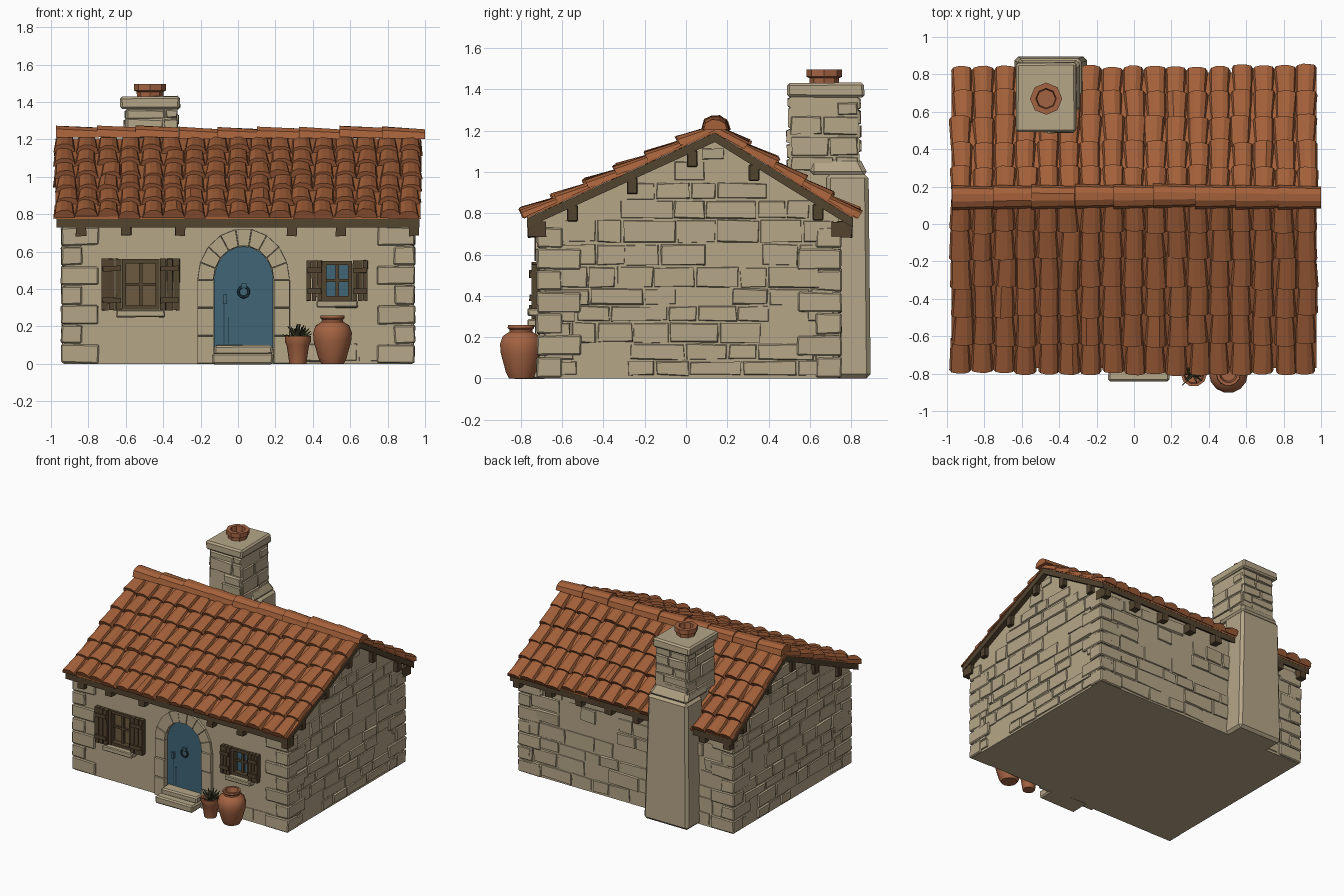
import bpy, bmesh, math, random
from mathutils import Vector as V

if "Cube" in bpy.data.objects:
    bpy.data.objects.remove(bpy.data.objects["Cube"])

random.seed(4)
R = random.uniform


def mat(name, r, g, b):
    m = bpy.data.materials.new(name)
    m.diffuse_color = (r, g, b, 1)
    m.use_nodes = True
    m.node_tree.nodes["Principled BSDF"].inputs["Base Color"].default_value = m.diffuse_color
    return m


STONE = mat("limestone", 0.46, 0.38, 0.245)
TILE = mat("terracotta_tile", 0.37, 0.118, 0.042)
CLAY = mat("clay", 0.37, 0.125, 0.055)
DARK = mat("dark_wood", 0.085, 0.056, 0.028)
WOOD = mat("worn_wood", 0.15, 0.10, 0.05)
BLUE = mat("blue_paint", 0.05, 0.13, 0.18)
IRON = mat("dark_iron_blue", 0.02, 0.05, 0.07)
LEAF = mat("dry_leaves", 0.05, 0.05, 0.022)


def finish(bm, name, m, bevel=0, smooth=False):
    bmesh.ops.recalc_face_normals(bm, faces=bm.faces)
    me = bpy.data.meshes.new(name)
    bm.to_mesh(me)
    bm.free()
    me.materials.append(m)
    ob = bpy.data.objects.new(name, me)
    bpy.context.collection.objects.link(ob)
    if bevel:
        mod = ob.modifiers.new("bevel", "BEVEL")
        mod.width, mod.segments = bevel, 1
    if smooth:
        bpy.ops.object.select_all(action='DESELECT')
        ob.select_set(True)
        bpy.context.view_layer.objects.active = ob
        bpy.ops.object.shade_smooth_by_angle(angle=math.radians(40))
    return ob


def loft(bm, a, b):
    """Closed solid between two matching rings of points."""
    a, b = [bm.verts.new(p) for p in a], [bm.verts.new(p) for p in b]
    n = len(a)
    for i in range(n):
        bm.faces.new((a[i], a[(i + 1) % n], b[(i + 1) % n], b[i]))
    bm.faces.new(a[::-1])
    bm.faces.new(b)


def add_box(bm, x0, x1, y0, y1, z0, z1, j=0, taper=0):
    ring = lambda z, t: [V((x + R(-j, j), y + R(-j, j), z + R(-j, j))) for x, y in
                         ((x0 + t, y0 + t), (x1 - t, y0 + t), (x1 - t, y1 - t), (x0 + t, y1 - t))]
    loft(bm, ring(z0, 0), ring(z1, taper))


def boxes(name, m, dims, j=0, bevel=0, taper=0):
    bm = bmesh.new()
    for d in dims:
        add_box(bm, *d, j, taper)
    return finish(bm, name, m, bevel)


def prism(name, pts, axis, a, b, m):
    bm = bmesh.new()
    f = (lambda p, t: V((t, p[0], p[1]))) if axis == "x" else (lambda p, t: V((p[0], t, p[1])))
    loft(bm, [f(p, a) for p in pts], [f(p, b) for p in pts])
    return finish(bm, name, m)


def lathe(name, prof, x, y, n, m, smooth=True):
    bm = bmesh.new()
    rings = [[bm.verts.new((x + r * math.cos(2 * math.pi * i / n), y + r * math.sin(2 * math.pi * i / n), z))
              for i in range(n)] for r, z in prof]
    for a, b in zip(rings, rings[1:]):
        for i in range(n):
            bm.faces.new((a[i], a[(i + 1) % n], b[(i + 1) % n], b[i]))
    bm.faces.new(rings[0])
    bm.faces.new(rings[-1])
    return finish(bm, name, m, smooth=smooth)


def stones(name, o, u, n, z0, z1, lim, course, length, prob, avoid=()):
    """Courses of chamfered stones standing slightly out of a wall face."""
    bm, o, u, n = bmesh.new(), V(o), V(u), V(n)
    z = z0
    while z < z1 - 0.03:
        h = min(course * R(0.75, 1.25), z1 - z)
        s, end = lim(z + h)
        while s < end - 0.03:
            w = length * R(0.6, 1.4)
            e = end if s + w > end - 0.05 else s + w
            hit = any(s < q[1] and e > q[0] and z < q[3] and z + h > q[2] for q in avoid)
            if not hit and random.random() < prob:
                d = R(0.004, 0.014)
                ring = lambda t, k: [o + u * (a + R(-.005, .005)) + V((0, 0, b + R(-.005, .005))) + n * k * R(.7, 1.2)
                                     for a, b in ((s + t, z + t), (e - t, z + t), (e - t, z + h - t), (s + t, z + h - t))]
                loft(bm, ring(0.002, -0.01), ring(0.008, d))
            s = e
        z += h
    return finish(bm, name, STONE)


# Roof lines
RY, RZ, EZ, FY, BY = 0.14, 1.19, 0.775, -0.77, 0.81


def roof_z(y):
    return EZ + (RZ - EZ) * ((y - FY) / (RY - FY) if y < RY else (BY - y) / (BY - RY))


# Walls with recessed openings
core = [(-0.71, 0), (0.74, 0), (0.74, roof_z(.74) - .03), (RY, RZ - .03), (-0.71, roof_z(-.71) - .03)]
walls = prism("walls", core, "x", -0.93, 0.93, STONE)


def arch(hw, spring, rise, z0, cx=0.03, n=12):
    return [(cx - hw, z0)] + [(cx - hw * math.cos(math.pi * i / n), spring + rise * math.sin(math.pi * i / n))
                              for i in range(n + 1)] + [(cx + hw, z0)]


WINDOWS = [("left", -0.62, -0.42, 0.29, 0.56, 0.11, WOOD), ("right", 0.45, 0.61, 0.34, 0.55, 0.085, BLUE)]
cutters = [prism("door_cutter", arch(.16, .45, .18, .08), "y", -0.8, -0.675, STONE)]
for w in WINDOWS:
    cutters.append(boxes(w[0] + "_window_cutter", STONE, [(w[1], w[2], -0.8, -0.67, w[3], w[4])]))
for c in cutters:
    c.hide_render = True
    c.hide_set(True)
    mod = walls.modifiers.new("opening", "BOOLEAN")
    mod.operation, mod.object, mod.solver = "DIFFERENCE", c, "EXACT"

# Wall stones


def gable(z):
    z += 0.04
    lo = max(-0.69, FY + (z - EZ) / (RZ - EZ) * (RY - FY))
    hi = min(0.72, BY - (z - EZ) / (RZ - EZ) * (BY - RY))
    return lo, hi


for nm, s in (("left", -1), ("right", 1)):
    stones(nm + "_gable_stones", (s * .93, 0, 0), (0, 1, 0), (s, 0, 0), 0.01, 1.12, gable, 0.095, 0.2, 0.85)
keep_out = [(-.24, .3, 0, .76), (-.76, -.3, .22, .6), (.34, .73, .27, .59)]
stones("front_stones", (0, -.71, 0), (1, 0, 0), (0, -1, 0), 0.01, .74, lambda z: (-.91, .91), .1, .2, .3, keep_out)
stones("back_stones", (0, .74, 0), (1, 0, 0), (0, 1, 0), 0.01, .75, lambda z: (-.91, .91), .1, .2, .75)
quoins = []
for sx in (-1, 1):
    for y, sy in ((-.71, -1), (.74, 1)):
        for i in range(7):
            a, b = ((.2, .11), (.11, .2))[i % 2]
            xs = sorted((sx * .945, sx * (.945 - a)))
            ys = sorted((y + sy * .014, y - sy * b))
            quoins.append((*xs, *ys, i * .105 + .004, i * .105 + .103))
boxes("corner_stones", STONE, quoins, 0.004, 0.007)

# Roof deck and tile bed


def slab(name, lo, hi, x, m):
    top = [(FY, EZ + hi), (RY, RZ + hi), (BY, EZ + hi)]
    prism(name, top + [(BY, EZ + lo), (RY, RZ + lo), (FY, EZ + lo)], "x", -x, x, m)


slab("roof_boards", -0.045, 0.0, 0.97, DARK)
slab("tile_bed", 0.001, 0.014, 0.975, TILE)


def tile(bm, o, d, side, n, L, w0, h0, w1, h1, lift):
    """Tapered barrel tile, wide at its lower end."""
    k = R(-.006, .006)

    def ring(c, w, h):
        return [c + side * (w * math.cos(a) + k) + n * (h * math.sin(a) ** .8 + R(-.003, .003))
                for a in [math.pi * i / 5 for i in range(5)] + [math.pi - 1e-6]]
    loft(bm, ring(o + n * lift, w0, h0), ring(o + d * L, w1, h1))


COLS = 17
for nm, ey, rows in (("front", FY, 6), ("back", BY, 5)):
    d = V((0, RY - ey, RZ - EZ))
    pitch = d.length / rows
    d.normalize()
    n = V((0, -d.z, d.y)) if d.y > 0 else V((0, d.z, -d.y))
    bm = bmesh.new()
    for c in range(COLS):
        x = -0.922 + c * 1.844 / (COLS - 1)
        for r in range(rows):
            o = V((x + R(-.006, .006), ey, EZ)) + d * (r * pitch - .01 + R(-.012, .012))
            tile(bm, o, (d + V((R(-.04, .04), 0, 0))).normalized(), V((1, 0, 0)), n,
                 pitch * 1.1, R(.056, .062), R(.042, .052), .05, .036, R(.008, .016))
    finish(bm, nm + "_roof_tiles", TILE)
bm = bmesh.new()
for i in range(9):
    tile(bm, V((-.975 + i * .217 + R(-.01, .01), .145, 1.205 + R(-.004, .006))), V((1, 0, 0)), V((0, 1, 0)),
         V((0, 0, 1)), .23, .066, .064, .058, .055, .004)
finish(bm, "ridge_tiles", TILE)

# Purlin ends on the gables, rafter tails under the eaves
boxes("purlins", DARK, [(-.965, .965, y - .026, y + .026, roof_z(y) - .115, roof_z(y) - .035)
                        for y in (-.55, -.26, .03, .33, .64)], bevel=.005)
tails = [(x - .026, x + .026, -.765, -.68, .685, .76) for x in (-.84, -.6, -.31, .29, .55, .94)]
tails += [(x - .026, x + .026, .7, .805, .685, .76) for x in (-.92, -.7, -.12, .12, .38, .64, .92)]
boxes("rafter_tails", DARK, tails, .004)

# Chimney
bm = bmesh.new()
loft(bm, [(-.64, .68, 0), (-.25, .68, 0), (-.25, .895, 0), (-.64, .895, 0)],
     [(-.625, .68, .99), (-.28, .68, .99), (-.28, .885, .99), (-.625, .885, .99)])
loft(bm, [(-.625, .6, .985), (-.28, .6, .985), (-.28, .885, .985), (-.625, .885, .985)],
     [(-.60, .6, 1.07), (-.32, .6, 1.07), (-.32, .84, 1.07), (-.60, .84, 1.07)])
finish(bm, "chimney_base", STONE, .02)
boxes("chimney_shaft", STONE, [(-.605, -.315, .495, .845, .85, 1.38)], taper=.012)
for nm, o, u, n, lo, hi in (("front", (0, .5, 0), (1, 0, 0), (0, -1, 0), -.6, -.32),
                            ("back", (0, .838, 0), (1, 0, 0), (0, 1, 0), -.6, -.32),
                            ("left", (-.597, 0, 0), (0, 1, 0), (-1, 0, 0), .505, .835),
                            ("right", (-.322, 0, 0), (0, 1, 0), (1, 0, 0), .505, .835)):
    stones("chimney_%s_stones" % nm, o, u, n, 1.0, 1.36, lambda z: (lo, hi), .085, .17, .95)
boxes("chimney_cap", STONE, [(-.63, -.31, .49, .865, 1.36, 1.43)], .005, .012)
lathe("chimney_pot", [(.07, 1.42), (.072, 1.455), (.086, 1.462), (.086, 1.497), (.055, 1.497), (.05, 1.435)],
      -.47, .67, 8, CLAY, False)

# Door, knocker, arch stones and steps
prism("door", arch(.158, .45, .178, .085), "y", -.70, -.66, BLUE)
boxes("door_grooves", IRON, [(x - .003, x + .003, -.703, -.69, .11, z) for x, z in ((-.075, .36), (-.05, .25))])
boxes("door_handle", BLUE, [(-.08, -.06, -.72, -.695, .32, .37), (.02, .045, -.72, -.695, .405, .43)])
bpy.ops.mesh.primitive_torus_add(location=(.03, -.712, .385), rotation=(math.pi / 2, 0, 0), major_radius=.028,
                                 minor_radius=.007, major_segments=14, minor_segments=6)
bpy.context.object.name = "door_knocker"
bpy.context.object.data.materials.append(IRON)
bm = bmesh.new()


def jambs(hw, rise):
    line = arch(hw, .45, rise, 0, n=9)
    col = lambda x: [(x, .45 * i / 3) for i in range(3)]
    return col(line[0][0]) + line[1:-1] + col(line[-1][0])[::-1]


inner, outer = jambs(.16, .18), jambs(.248, .275)
for i in range(len(inner) - 1):
    quad = [inner[i], inner[i + 1], outer[i + 1], outer[i]]
    cx, cz = sum(p[0] for p in quad) / 4, sum(p[1] for p in quad) / 4
    shrink = lambda k, y: [V((cx + (p[0] - cx) * k, y, cz + (p[1] - cz) * k)) for p in quad]
    loft(bm, shrink(1, -.69), shrink(.95, -.732 + R(-.005, .005)))
finish(bm, "door_arch_stones", STONE)
boxes("door_steps", STONE, [(-.135, .19, -.84, -.68, 0, .055), (-.125, .185, -.785, -.67, .05, .1)], .004, .01)

# Windows with frames, panes, sills and open shutters
for nm, x0, x1, z0, z1, sw, pane in WINDOWS:
    cx, cz, t = (x0 + x1) / 2, (z0 + z1) / 2, .022
    boxes(nm + "_window_pane", pane, [(x0, x1, -.68, -.665, z0, z1)])
    boxes(nm + "_window_frame", DARK, [
        (x0, x0 + t, -.73, -.67, z0, z1), (x1 - t, x1, -.73, -.67, z0, z1),
        (x0, x1, -.728, -.67, z0, z0 + t), (x0, x1, -.728, -.67, z1 - t, z1),
        (cx - .009, cx + .009, -.70, -.67, z0, z1), (x0, x1, -.698, -.67, cz - .008, cz + .008)])
    planks = []
    for s0 in (x0 - sw, x1):
        for k in range(3):
            planks.append((s0 + k * sw / 3 + .002, s0 + (k + 1) * sw / 3 - .002, -.748, -.7, z0 - .003, z1 + .003))
        for z in (z0 + .05, z1 - .05):
            planks.append((s0 + .006, s0 + sw - .006, -.76, -.71, z - .014, z + .014))
    boxes(nm + "_shutters", DARK, planks, .002)
    boxes(nm + "_window_sill", STONE, [(x0 - .03, x1 + .03, -.768, -.69, z0 - .04, z0 - .003)], .003, .006)

# Clay jars and dry plant
lathe("large_jar", [(.06, 0), (.075, .03), (.1, .12), (.104, .165), (.09, .205), (.058, .225), (.056, .235),
                    (.066, .245), (.064, .258), (.048, .258), (.04, .22)], .505, -.80, 14, CLAY)
lathe("small_pot", [(.045, 0), (.06, .1), (.07, .12), (.07, .148), (.056, .148), (.05, .125)], .32, -.80, 10, CLAY)
bm = bmesh.new()
for i in range(45):
    a, tilt, L = R(0, 2 * math.pi), R(.1, 1.25), R(.05, .085)
    d = V((math.cos(a) * math.sin(tilt), math.sin(a) * math.sin(tilt), math.cos(tilt)))
    s = d.orthogonal().normalized() * .009
    o, q = V((.32, -.80, .125)) + d * .01, d.cross(s)
    loft(bm, [o + s, o + q, o - s], [o + d * L + v * .3 for v in (s, q, -s)])
finish(bm, "dry_plant", LEAF)
